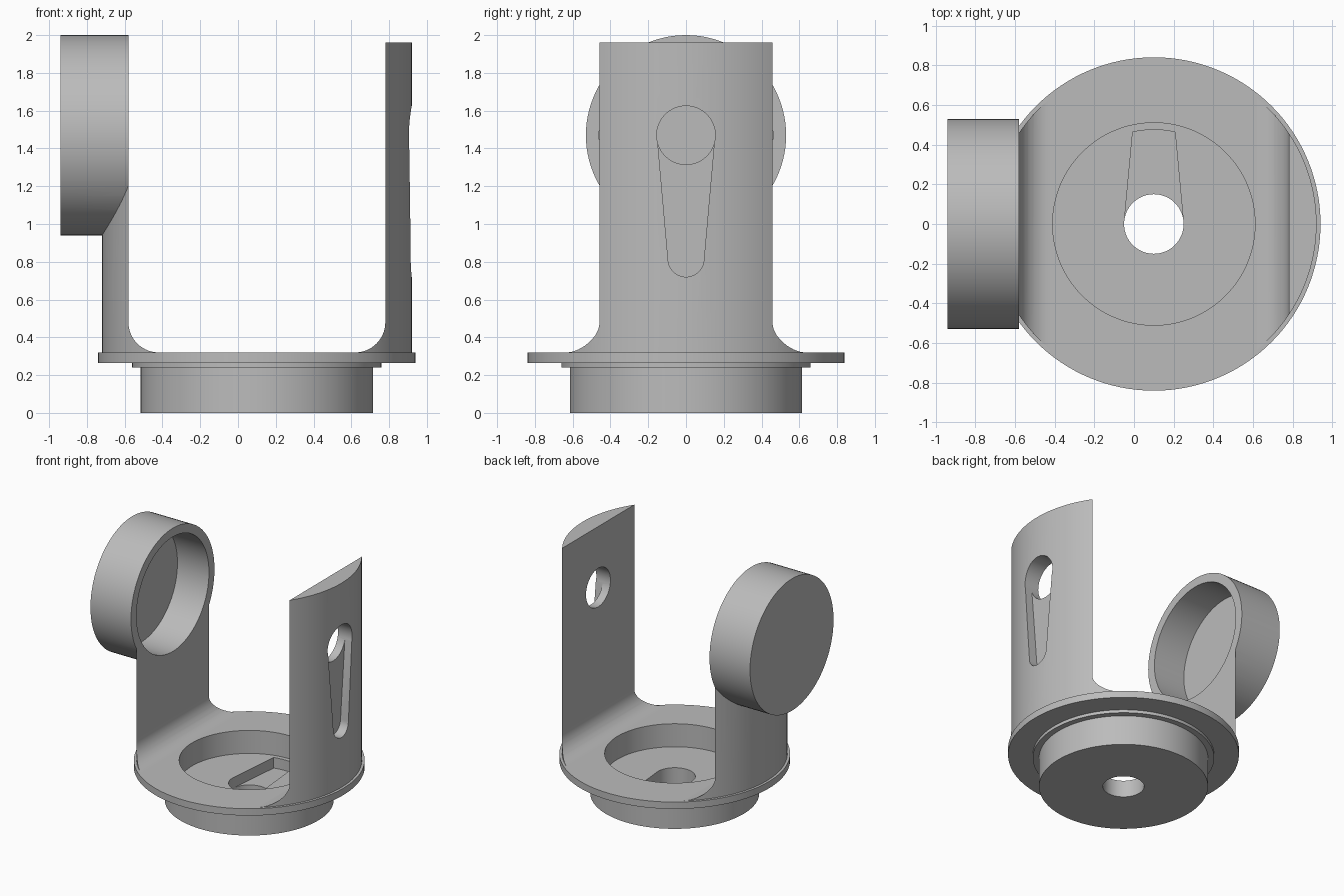
import bpy, bmesh
from math import sin, cos, pi, radians
from mathutils import Vector

if "Cube" in bpy.data.objects:
    bpy.data.objects.remove(bpy.data.objects["Cube"])

CX = 0.1        # centre of the round base
HUB_Z = 1.47    # height of the cup and keyhole axis
WALL_R = 0.82

grey = bpy.data.materials.new("plain grey")
grey.use_nodes = True
grey.diffuse_color = (0.5, 0.5, 0.5, 1)
grey.node_tree.nodes["Principled BSDF"].inputs["Base Color"].default_value = (0.5, 0.5, 0.5, 1)


def arc(cx, cy, r, start, end, n):
    """Points on an arc, angles in degrees."""
    angles = [radians(start + (end - start) * i / n) for i in range(n + 1)]
    return [(cx + r * cos(a), cy + r * sin(a)) for a in angles]


def finish(bm, name):
    bmesh.ops.recalc_face_normals(bm, faces=bm.faces)
    mesh = bpy.data.meshes.new(name)
    bm.to_mesh(mesh)
    bm.free()
    mesh.materials.append(grey)
    obj = bpy.data.objects.new(name, mesh)
    bpy.context.collection.objects.link(obj)
    return obj


def prism(name, outline, axis, low, high):
    """Extrude a 2D outline along x, y or z."""
    place = {"x": lambda a, b: (low, a, b),
             "y": lambda a, b: (a, low, b),
             "z": lambda a, b: (a, b, low)}[axis]
    bm = bmesh.new()
    face = bm.faces.new([bm.verts.new(place(a, b)) for a, b in outline])
    moved = bmesh.ops.extrude_face_region(bm, geom=[face])["geom"]
    step = Vector([(high - low) * (axis == k) for k in "xyz"])
    bmesh.ops.translate(bm, vec=step, verts=[v for v in moved if isinstance(v, bmesh.types.BMVert)])
    return finish(bm, name)


def disc(name, cx, cy, r, axis, low, high, n=96):
    return prism(name, arc(cx, cy, r, 0, 360, n)[:-1], axis, low, high)


def lathe(name, profile, n=128):
    """Spin a closed (radius, z) profile about the base axis."""
    bm = bmesh.new()
    rings = [[bm.verts.new((CX + r * cos(2 * pi * i / n), r * sin(2 * pi * i / n), z))
              for r, z in profile] for i in range(n)]
    for i in range(n):
        a, b = rings[i], rings[(i + 1) % n]
        for j in range(len(profile)):
            k = (j + 1) % len(profile)
            bm.faces.new((a[j], b[j], b[k], a[k]))
    return finish(bm, name)


def combine(obj, tool, operation):
    mod = obj.modifiers.new("boolean", "BOOLEAN")
    mod.operation, mod.solver, mod.object = operation, "EXACT", tool
    bpy.context.view_layer.objects.active = obj
    bpy.ops.object.modifier_apply(modifier=mod.name)
    bpy.data.objects.remove(tool)


def upright(name, side, top):
    """Flat-faced wall with a foot fillet, trimmed to the round outside."""
    profile = [(0.9, 0.3), (0.52, 0.3)] + arc(0.52, 0.48, 0.16, -90, 0, 14) + [(0.68, top), (0.9, top)]
    wall = prism(name, [(CX + side * u, z) for u, z in profile], "y", -0.8, 0.8)
    combine(wall, disc("trim", CX, 0, WALL_R, "z", 0.2, 2.2, 128), "INTERSECT")
    return wall


# Round base with flange, step, pocket and centre hole
base = lathe("base", [(0.15, 0), (0.615, 0), (0.615, 0.24), (0.66, 0.24), (0.66, 0.265),
                      (0.84, 0.265), (0.84, 0.32), (0.51, 0.32), (0.51, 0.135), (0.15, 0.135)])
# Tapered recess in the pocket floor
recess = [(CX - 0.15, 0), (CX + 0.15, 0)] + arc(CX, 0, 0.475, 77, 103, 8)
combine(base, prism("recess", recess, "z", 0.05, 0.2), "DIFFERENCE")

# Tall upright with a through hole and a shallow tapered slot below it
tall_upright = upright("tall_upright", 1, 1.96)
slot = [(0.153, HUB_Z), (-0.153, HUB_Z)] + arc(0, 0.815, 0.095, 180, 360, 20)
combine(tall_upright, prism("slot", slot, "x", 0.845, 1.1), "DIFFERENCE")
combine(tall_upright, disc("hole", 0, HUB_Z, 0.155, "x", 0.6, 1.1, 64), "DIFFERENCE")

# Short upright carrying the open cup
cup_upright = upright("cup_upright", -1, HUB_Z)
combine(cup_upright, disc("cup", 0, HUB_Z, 0.53, "x", -0.94, -0.58), "UNION")
combine(cup_upright, disc("cup_bore", 0, HUB_Z, 0.46, "x", -0.86, -0.4), "DIFFERENCE")

# Smooth shading with sharp edges
for obj in (base, tall_upright, cup_upright):
    bpy.ops.object.select_all(action="DESELECT")
    obj.select_set(True)
    bpy.context.view_layer.objects.active = obj
    bpy.ops.object.shade_smooth_by_angle(angle=radians(30))
